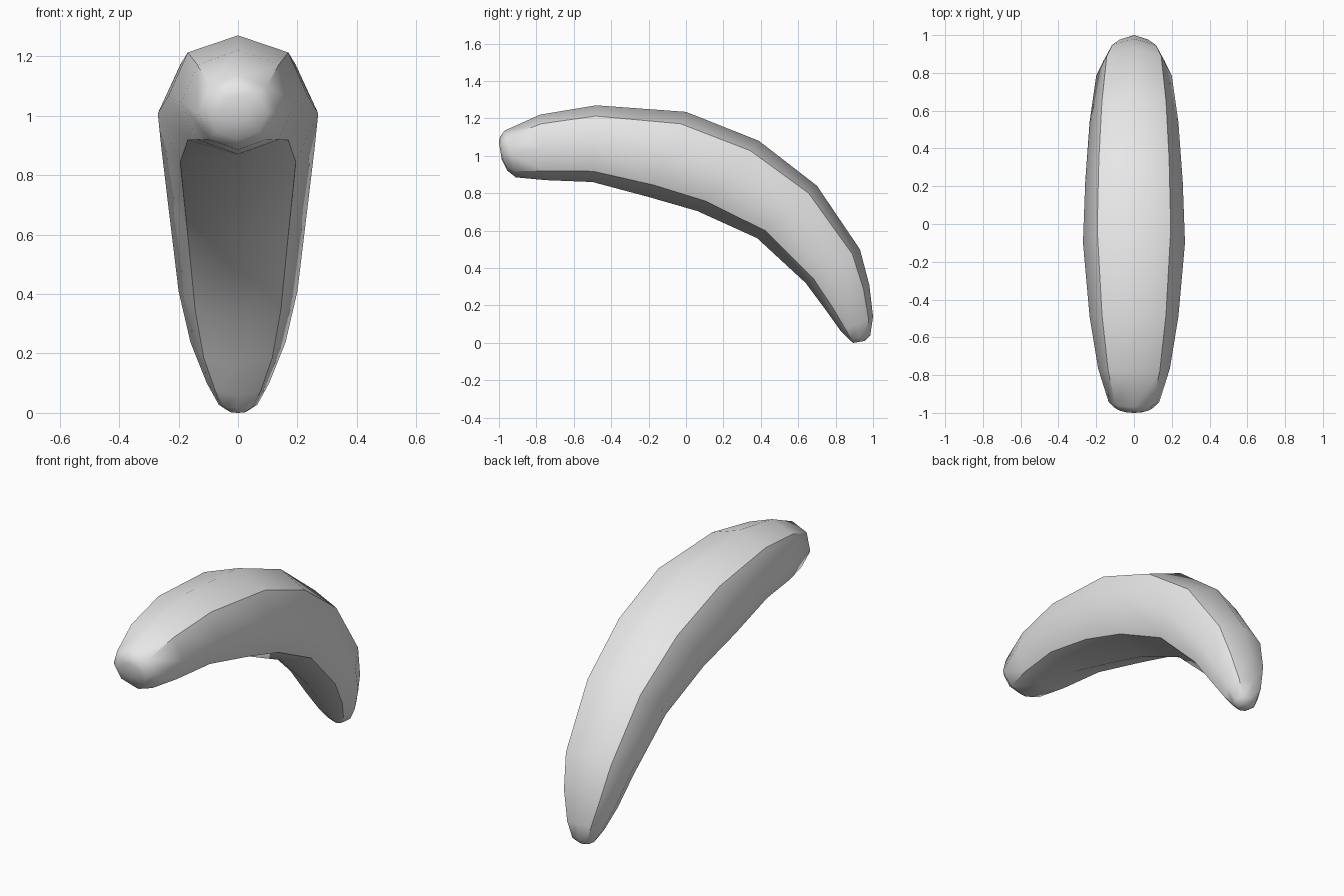
import bpy, bmesh
from mathutils import Vector

if "Cube" in bpy.data.objects:
    bpy.data.objects.remove(bpy.data.objects["Cube"])

# Rings along the fruit: outer ridge (y, z), inner ridge (y, z), half width
RINGS = [
    (-1.00, 1.07, -0.985, 0.98, 0.05),
    (-0.995, 1.10, -0.955, 0.92, 0.10),
    (-0.97, 1.135, -0.91, 0.885, 0.135),
    (-0.78, 1.22, -0.75, 0.87, 0.19),
    (-0.48, 1.27, -0.50, 0.86, 0.235),
    (0.00, 1.235, -0.20, 0.78, 0.27),
    (0.39, 1.08, 0.06, 0.705, 0.258),
    (0.70, 0.84, 0.38, 0.56, 0.235),
    (0.93, 0.50, 0.64, 0.32, 0.20),
    (0.98, 0.31, 0.755, 0.165, 0.16),
    (1.00, 0.14, 0.83, 0.06, 0.105),
    (0.985, 0.04, 0.875, 0.015, 0.065),
    (0.955, 0.01, 0.895, 0.00, 0.03),
]
# Eight-sided section: (sideways, outward) factors
D = 0.72
SECTION = [(0, 1), (D, D), (1, 0), (D, -D), (0, -1), (-D, -D), (-1, 0), (-D, D)]

bm = bmesh.new()
loops = []
for ty, tz, by, bz, w in RINGS:
    top, bot = Vector((0, ty, tz)), Vector((0, by, bz))
    mid, half = (top + bot) / 2, (top - bot) / 2
    loops.append([bm.verts.new(mid + half * v + Vector((w * u, 0, 0)))
                  for u, v in SECTION])

# Skin between rings and close both tips
for a, b in zip(loops, loops[1:]):
    for i in range(8):
        j = (i + 1) % 8
        bm.faces.new((a[i], a[j], b[j], b[i]))
bm.faces.new(loops[0])
bm.faces.new(loops[-1])
bmesh.ops.recalc_face_normals(bm, faces=bm.faces)
for f in bm.faces:
    f.smooth = True

# The four corner ridges stay crisp along the body, the tips stay soft
for a, b in zip(loops[2:-2], loops[3:-1]):
    for i in (1, 3, 5, 7):
        bm.edges.get((a[i], b[i])).smooth = False

mesh = bpy.data.meshes.new("banana")
bm.to_mesh(mesh)
bm.free()
grey = bpy.data.materials.new("plain grey")
grey.diffuse_color = (0.8, 0.8, 0.8, 1)
grey.use_nodes = True
grey.node_tree.nodes["Principled BSDF"].inputs["Base Color"].default_value = grey.diffuse_color
mesh.materials.append(grey)
bpy.context.collection.objects.link(bpy.data.objects.new("banana", mesh))
